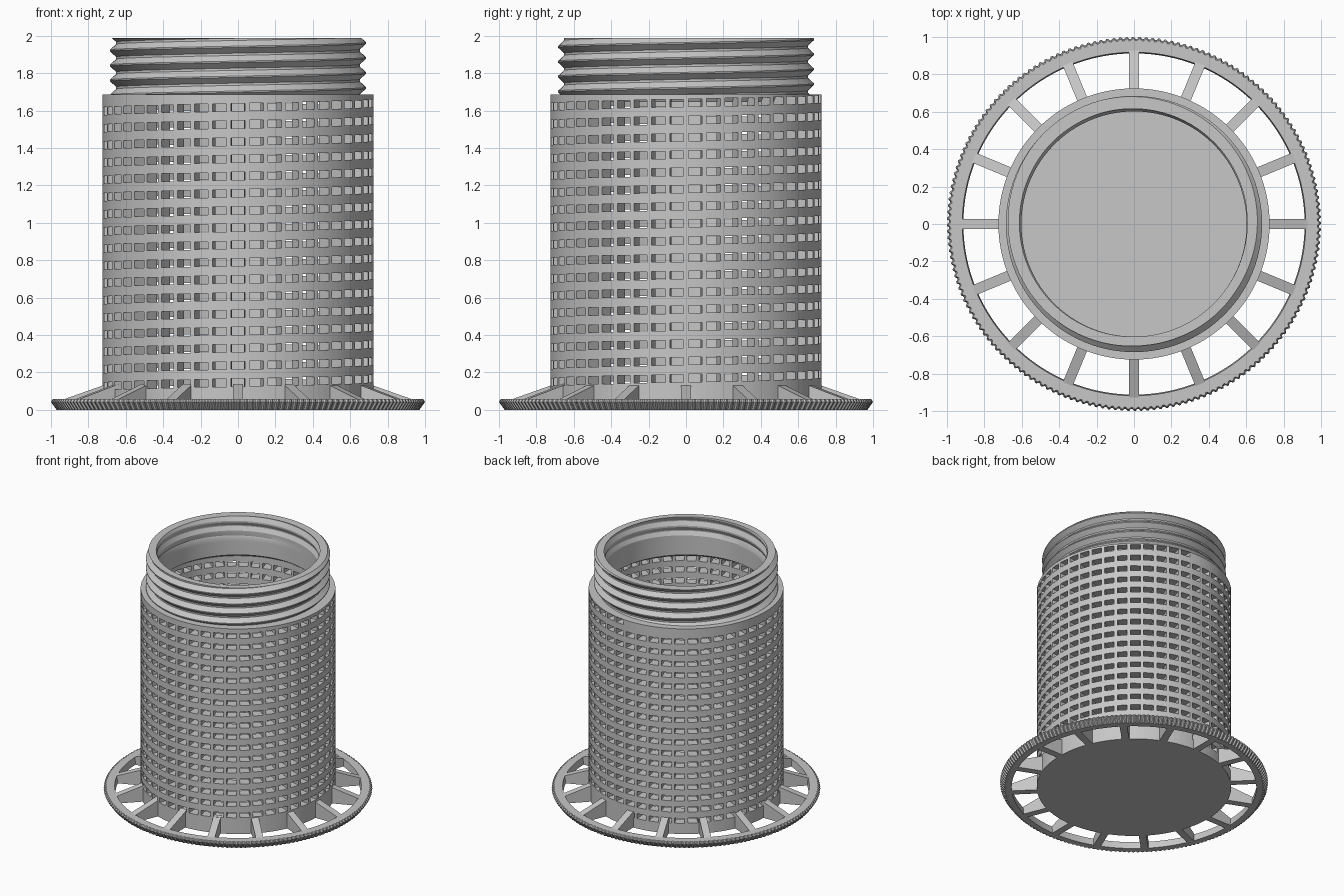
import bpy, bmesh, math

cube = bpy.data.objects.get("Cube")
if cube:
    bpy.data.objects.remove(cube, do_unlink=True)

grey = bpy.data.materials.new("grey_plastic")
COLOR = (0.57, 0.57, 0.57, 1)
grey.diffuse_color = COLOR
grey.use_nodes = True
grey.node_tree.nodes["Principled BSDF"].inputs["Base Color"].default_value = COLOR
TAU = math.tau


def polar(r, a, z):
    return (r * math.cos(a), r * math.sin(a), z)


def finish(bm, name, smooth=True, closed=True):
    if closed:
        bmesh.ops.remove_doubles(bm, verts=bm.verts, dist=1e-5)
        bmesh.ops.recalc_face_normals(bm, faces=bm.faces)
    mesh = bpy.data.meshes.new(name)
    bm.to_mesh(mesh)
    bm.free()
    mesh.materials.append(grey)
    obj = bpy.data.objects.new(name, mesh)
    bpy.context.collection.objects.link(obj)
    if smooth:
        bpy.ops.object.select_all(action="DESELECT")
        obj.select_set(True)
        bpy.context.view_layer.objects.active = obj
        bpy.ops.object.shade_smooth_by_angle(angle=math.radians(25))
    return obj


def bridge(bm, left, right, skip=lambda j: False):
    """Quads between two columns of vertices."""
    for j in range(len(left) - 1):
        if not skip(j):
            bm.faces.new((left[j], right[j], right[j + 1], left[j + 1]))


# Perforated wall: columns of slots, the rows climbing one pitch per turn
COLS, ROWS, PITCH, SLOT_H = 46, 17, 0.092, 0.041
BODY_R, BODY_TOP = 0.725, 1.685
HALF_SLOT = math.radians(2.95)
bm = bmesh.new()
columns = []
for k in range(COLS):
    shift = (k / COLS - 0.6) * PITCH
    levels = [0.0]
    for row in range(ROWS):
        z = 0.155 + row * PITCH + shift
        levels += [z - SLOT_H / 2, z + SLOT_H / 2]
    levels.append(BODY_TOP)
    mid = TAU / 4 + k * TAU / COLS
    for a in (mid - HALF_SLOT, mid, mid + HALF_SLOT):
        columns.append([bm.verts.new(polar(BODY_R, a, z)) for z in levels])
for i, col in enumerate(columns):
    in_slot = i % 3 != 2
    bridge(bm, col, columns[(i + 1) % len(columns)],
           lambda j: in_slot and j % 2 == 1)
wall = finish(bm, "perforated_wall", smooth=False, closed=False)
solid = wall.modifiers.new("wall_thickness", "SOLIDIFY")
solid.thickness = 0.078
solid.offset = -1

# Threaded neck: helical ridges outside, shallow ones inside near the rim
NECK_LOW, NECK_TOP, THREAD, SEGS = 1.675, 1.988, 0.08, 96
RIDGE = ((0.0, 0), (0.15, 0), (0.53, 1), (0.62, 1))


def ridge_height(phase):
    phase %= 1
    points = RIDGE + ((1.0, 0),)
    for (p, h), (q, g) in zip(points, points[1:]):
        if p <= phase <= q:
            return h + (g - h) * (phase - p) / (q - p)
    return 0


def outer_radius(z, a):
    return 0.652 + 0.033 * ridge_height((z - NECK_LOW) / THREAD - a / TAU)


def inner_radius(z, a):
    groove = ridge_height((z - NECK_LOW) / THREAD - a / TAU)
    return 0.602 + 0.016 * groove * min(max((z - 1.82) / 0.04, 0), 1)


bm = bmesh.new()
rims = []
for radius in (outer_radius, inner_radius):
    columns = []
    for i in range(SEGS + 1):
        a = TAU * i / SEGS
        zs = [NECK_LOW + THREAD * (turn + p + a / TAU)
              for turn in range(-1, 5) for p, _ in RIDGE]
        zs = [min(max(z, NECK_LOW), NECK_TOP) for z in zs]
        columns.append([bm.verts.new(polar(radius(z, a), a, z)) for z in zs])
    for left, right in zip(columns, columns[1:]):
        bridge(bm, left, right)
    for end in (0, -1):
        rims.append([col[end] for col in columns])
for outer, inner in ((rims[0], rims[2]), (rims[1], rims[3])):
    bridge(bm, outer, inner)
bmesh.ops.remove_doubles(bm, verts=bm.verts, dist=1e-5)
bmesh.ops.dissolve_degenerate(bm, dist=1e-5, edges=bm.edges)
finish(bm, "threaded_neck")


def revolve(name, profile, segs, radius=lambda r, i: r, smooth=True):
    """Closed ring from an (r, z) profile."""
    bm = bmesh.new()
    cols = [[bm.verts.new(polar(radius(r, i), TAU * i / segs, z))
             for r, z in profile] for i in range(segs)]
    for i, col in enumerate(cols):
        following = cols[(i + 1) % segs]
        bridge(bm, col + col[:1], following + following[:1])
    return finish(bm, name, smooth)


# Inner shoulder joining the wall and the neck
revolve("neck_shoulder", [(0.603, 1.68), (0.67, 1.68), (0.65, 1.645)], 96)

# Base disc closing the bottom
bm = bmesh.new()
bmesh.ops.create_cone(bm, cap_ends=True, segments=96, radius1=0.722,
                      radius2=0.722, depth=0.05)
bmesh.ops.translate(bm, vec=(0, 0, 0.025), verts=bm.verts)
finish(bm, "base_disc")

# Knurled flange ring: every tooth has two tip and two root columns
TEETH = 180
revolve("knurled_ring",
        [(0.912, 0), (0.97, 0), (1.0, 0.042), (0.99, 0.058), (0.918, 0.058)],
        TEETH * 4,
        lambda r, i: r - 0.01 if r > 0.95 and i % 4 > 1 else r,
        smooth=False)

# Sloping spokes
SPOKES, HALF_W = 16, 0.028
SIDE = ((0.70, 0), (0.935, 0), (0.935, 0.055), (0.70, 0.138))
bm = bmesh.new()
for s in range(SPOKES):
    a = TAU * s / SPOKES
    c, d = math.cos(a), math.sin(a)
    faces = [[bm.verts.new((r * c - w * d, r * d + w * c, z)) for r, z in SIDE]
             for w in (-HALF_W, HALF_W)]
    for face in faces:
        bm.faces.new(face)
    bridge(bm, faces[0] + faces[0][:1], faces[1] + faces[1][:1])
finish(bm, "spokes", smooth=False)
